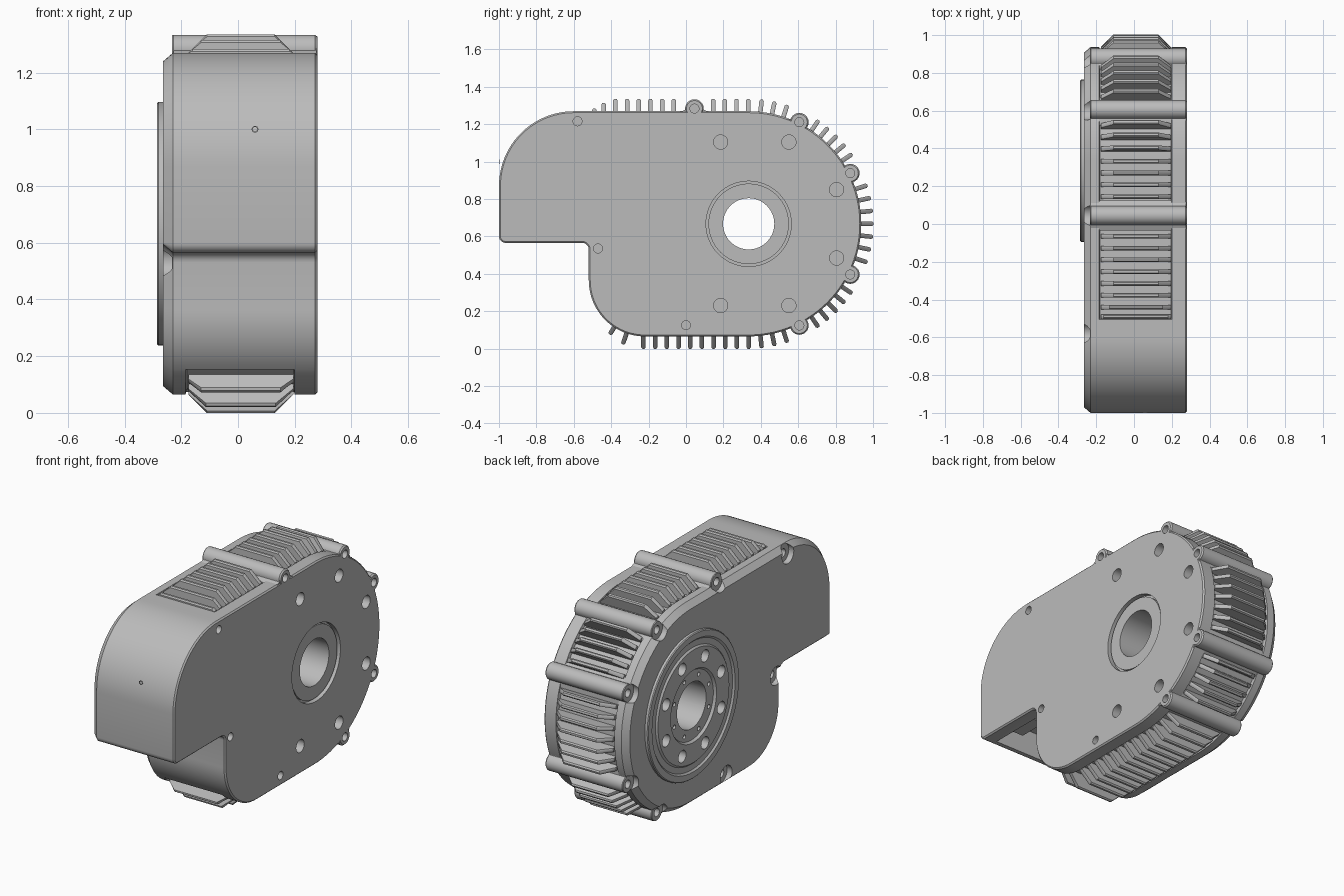
import bpy, bmesh
from math import sin, cos, pi, radians
from mathutils import Vector

if "Cube" in bpy.data.objects:
    bpy.data.objects.remove(bpy.data.objects["Cube"])

metal = bpy.data.materials.new("brushed_grey_metal")
metal.use_nodes = True
GREY = (0.5, 0.5, 0.5, 1)
metal.diffuse_color = GREY
metal.node_tree.nodes["Principled BSDF"].inputs["Base Color"].default_value = GREY

CY, CZ, R = 0.335, 0.667, 0.602      # output axis and round end of housing
TOP, BOTTOM = CZ + R, CZ - R
MID = 0.01                           # centre of the fins across the width


def loft(bm, rings, wrap=False):
    """Skin a list of equal-length rings, capped unless wrapped."""
    loops = [[bm.verts.new(p) for p in ring] for ring in rings]
    n = len(loops[0])
    pairs = list(zip(loops, loops[1:])) + ([(loops[-1], loops[0])] if wrap else [])
    for a, b in pairs:
        for i in range(n):
            j = (i + 1) % n
            bm.faces.new((a[i], a[j], b[j], b[i]))
    if not wrap:
        bm.faces.new(loops[0])
        bm.faces.new(loops[-1][::-1])


def lathe(bm, y, z, profile, n=24, wrap=False):
    """Turn (x, radius) pairs about an axis parallel to x."""
    loft(bm, [[(x, y + r * cos(2 * pi * i / n), z + r * sin(2 * pi * i / n))
               for i in range(n)] for x, r in profile], wrap)


def prism(bm, outline, x0, x1):
    loft(bm, [[(x, y, z) for y, z in outline] for x in (x0, x1)])


def box(bm, x0, x1, y0, y1, z0, z1):
    prism(bm, [(y0, z0), (y1, z0), (y1, z1), (y0, z1)], x0, x1)


def finish(name, bm):
    bmesh.ops.recalc_face_normals(bm, faces=bm.faces)
    mesh = bpy.data.meshes.new(name)
    bm.to_mesh(mesh)
    bm.free()
    mesh.materials.append(metal)
    obj = bpy.data.objects.new(name, mesh)
    bpy.context.collection.objects.link(obj)
    return obj


def activate(obj):
    bpy.ops.object.select_all(action='DESELECT')
    obj.select_set(True)
    bpy.context.view_layer.objects.active = obj


def cut(obj, cutter):
    activate(obj)
    mod = obj.modifiers.new("holes", 'BOOLEAN')
    mod.operation, mod.solver, mod.object = 'DIFFERENCE', 'EXACT', cutter
    bpy.ops.object.modifier_apply(modifier=mod.name)


def smooth(obj):
    activate(obj)
    bpy.ops.object.shade_smooth_by_angle(angle=radians(30))


def arc(y, z, r, a0, a1, n):
    angles = [radians(a0 + (a1 - a0) * i / n) for i in range(n + 1)]
    return [(y + r * cos(a), z + r * sin(a)) for a in angles]


def outline(inset, recess=0):
    """Housing outline, with the finned stretch sunk by the recess."""
    d, f = inset, inset + recess
    return (arc(CY, CZ, R - f, -90, 90, 56)
            + [(-0.5, TOP - f), (-0.505, TOP - d)]
            + arc(-0.6, TOP - 0.4, 0.4 - d, 90, 180, 24)
            + arc(-0.965, 0.6, 0.035 - d, 180, 270, 5)
            + arc(-0.555, 0.53, 0.035 + d, 90, 0, 5)
            + arc(-0.22, BOTTOM + 0.3, 0.3 - d, 180, 225, 10)
            + arc(-0.22, BOTTOM + 0.3, 0.3 - f, 227, 270, 10))


# Housing: chamfered on the output side, shallow fin channel around the rim
bm = bmesh.new()
sections = [(-0.265, 0.03, 0), (-0.23, 0, 0), (-0.185, 0, 0), (-0.18, 0, 0.018),
            (0.195, 0, 0.018), (0.2, 0, 0), (0.272, 0, 0), (0.28, 0.008, 0)]
loft(bm, [[(x, y, z) for y, z in outline(d, rec)] for x, d, rec in sections])
housing = finish("housing", bm)

# Screw bosses on the rim, with flared webs down to the housing
rim = [(0.045, 1.283, 90)]
for a in (63.5, 26.5, -26.5, -63.5):
    rim.append((CY + 0.607 * cos(radians(a)), CZ + 0.607 * sin(radians(a)), a))
bm = bmesh.new()
for y, z, a in rim:
    lathe(bm, y, z, [(-0.235, 0.045), (-0.228, 0.05), (0.272, 0.05), (0.28, 0.043)])
bosses = finish("screw_bosses", bm)
bm = bmesh.new()
for y, z, a in rim:
    out = Vector((cos(radians(a)), sin(radians(a))))
    side = Vector((-out.y, out.x))
    web = [Vector((y, z)) + side * s + out * h for s, h in
           ((-0.08, -0.06), (0.08, -0.06), (0.08, -0.02), (0.05, -0.006),
            (0.035, 0.025), (-0.035, 0.025), (-0.05, -0.006), (-0.08, -0.02))]
    prism(bm, web, -0.228, 0.276)
webs = finish("boss_webs", bm)

# Output flange: stepped ring on the -x side
bm = bmesh.new()
lathe(bm, CY, CZ, [(-0.25, 0.43), (-0.28, 0.43), (-0.285, 0.425), (-0.285, 0.39),
                   (-0.275, 0.38), (-0.275, 0.345), (-0.285, 0.335), (-0.285, 0.215),
                   (-0.271, 0.205), (-0.271, 0.137), (-0.25, 0.137)], 64, True)
flange = finish("output_flange", bm)

# Cutter holding the bore and every hole
bm = bmesh.new()
lathe(bm, CY, CZ, [(-0.4, 0.137), (0.268, 0.137), (0.268, 0.215), (0.25, 0.215),
                   (0.25, 0.228), (0.4, 0.228)], 64)
inner = [(-0.58, 1.215), (-0.47, 0.535), (0.0, 0.125)]
for y, z in inner + [(y, z) for y, z, a in rim]:
    lathe(bm, y, z, [(0.2, 0.024), (0.4, 0.024)])
    lathe(bm, y, z, [(-0.4, 0.055), (-0.232, 0.055), (-0.232, 0.024), (-0.13, 0.024)])
for side in (-1, 1):
    for y, dz in ((0.185, 0.437), (0.55, 0.437), (0.805, 0.183)):
        lathe(bm, y, CZ + side * dz, [(0.15, 0.038), (0.4, 0.038)])
for k in range(8):
    a = radians(22.5 + 45 * k)
    for dist, r in ((0.28, 0.036), (0.175, 0.012)):
        lathe(bm, CY + dist * cos(a), CZ + dist * sin(a), [(-0.4, r), (-0.2, r)])
# Connector bay under the overhang
box(bm, -0.16, 0.2, -0.95, -0.62, 0.5, 0.72)
cutter = finish("hole_cutter", bm)
cutter.hide_render = True
for obj in (housing, bosses, webs, flange):
    cut(obj, cutter)
    smooth(obj)
bpy.data.objects.remove(cutter)

# Small vent hole on the front, as a thin ring
bm = bmesh.new()
ring = [(-1.0, 0.012), (-1.002, 0.012), (-1.002, 0.008), (-1.0, 0.008)]
lathe(bm, 0, 0, ring, 16, True)
for v in bm.verts:
    v.co = (0.06 + v.co.y, v.co.x + 0.002, 1.0 + v.co.z)
finish("front_vent", bm)

# Connectors inside the bay
bm = bmesh.new()
for x in (-0.08, 0.12):
    box(bm, x - 0.05, x + 0.05, -0.88, -0.70, 0.62, 0.73)
finish("connectors", bm)


# Cooling fins: chamfered plates standing out from the rim
def fin(bm, y, z, angle, height=0.066):
    out = Vector((0, cos(radians(angle)), sin(radians(angle))))
    across = Vector((0, -out.z, out.y))
    base = Vector((MID, y, z))
    tip = 0.185 - height
    shape = [(-0.185, -0.03), (0.185, -0.03), (0.185, 0), (tip, height),
             (-tip, height), (-0.185, 0)]
    rings = []
    for t, drop in ((-0.012, 0.008), (-0.006, 0), (0.006, 0), (0.012, 0.008)):
        rings.append([base + Vector((x, 0, 0)) + out * (h - drop if h > 0 else h)
                      + across * t for x, h in shape])
    loft(bm, rings)


PITCH = 0.0625
bm = bmesh.new()
for k in range(7):
    fin(bm, -0.065 - k * PITCH, TOP, 90, 0.066 if k < 6 else 0.045)
fin(bm, -0.49, TOP, 90, 0.014)
for k in range(4):
    fin(bm, 0.145 + k * PITCH, TOP, 90)
for k in range(10):
    fin(bm, 0.335 - k * PITCH, BOTTOM, -90)
for a, h in ((251, 0.062), (237, 0.045)):
    fin(bm, -0.22 + 0.3 * cos(radians(a)), BOTTOM + 0.3 + 0.3 * sin(radians(a)), a, h)
upper = [84, 78, 72] + [34 + 5.5 * k for k in range(5)]
for a in upper + [-a for a in upper] + [6 * k for k in range(-3, 4)]:
    fin(bm, CY + R * cos(radians(a)), CZ + R * sin(radians(a)), a)
smooth(finish("cooling_fins", bm))
